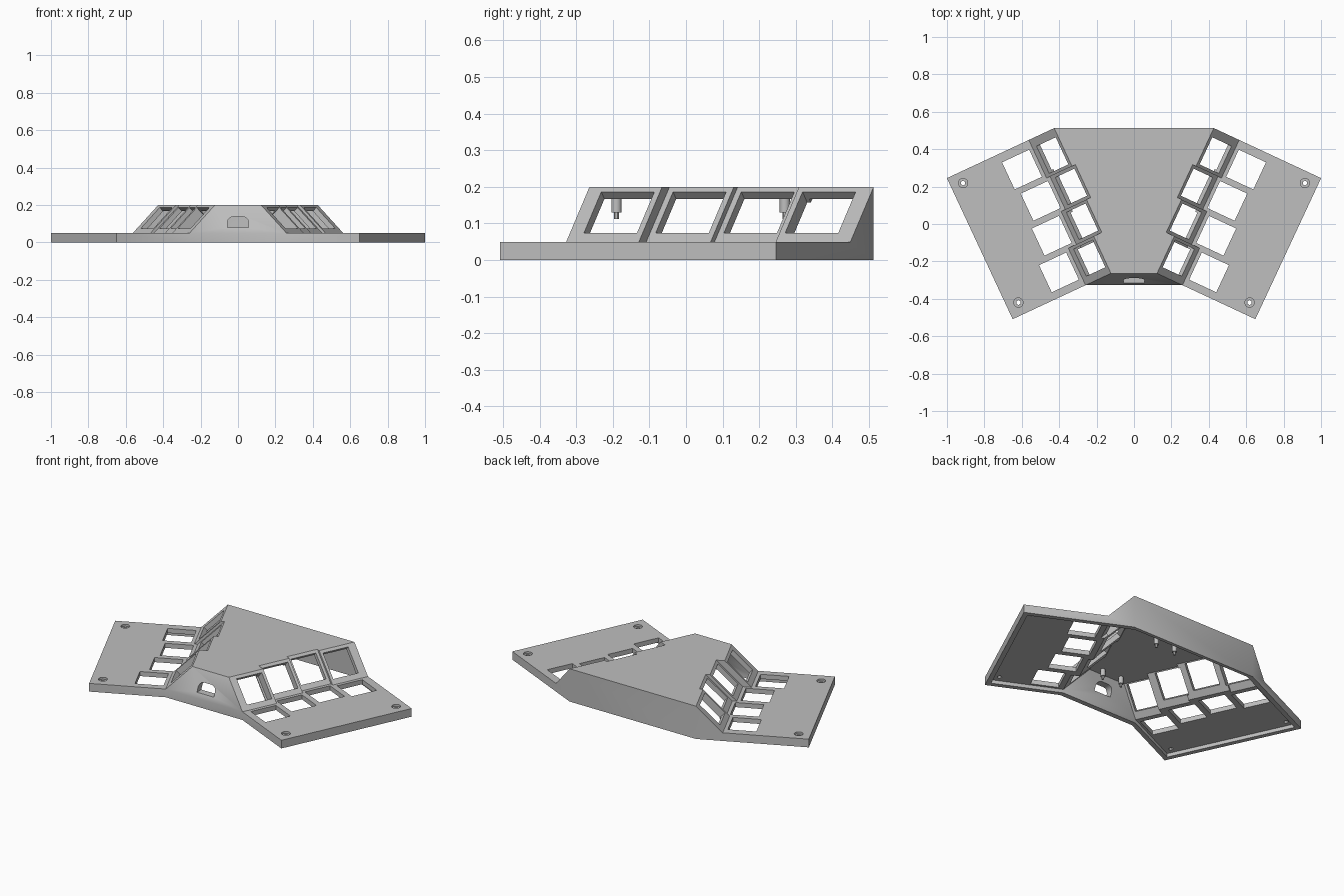
import bpy, bmesh, math
from mathutils import Matrix, Vector

cube = bpy.data.objects.get("Cube")
if cube:
    bpy.data.objects.remove(cube, do_unlink=True)

# Main dimensions; u runs outward across a wing, v runs along it towards the back
TILT = math.radians(25)
SLAB, TOP, WALL, OUTER = 0.05, 0.2, 0.028, 0.803
BASE_U = [0.373, 0.325, 0.30, 0.32]
EDGE_V = [-0.187, 0.032, 0.226, 0.42, 0.645]
KEY_V = [-0.065, 0.129, 0.323, 0.517]
KEY = 0.16

grey = bpy.data.materials.new("light_grey")
grey.use_nodes = True
grey.diffuse_color = (0.52, 0.52, 0.52, 1)
grey.node_tree.nodes["Principled BSDF"].inputs["Base Color"].default_value = (0.52, 0.52, 0.52, 1)


def place(u, v, z, side):
    x = u * math.cos(TILT) + v * math.sin(TILT)
    y = -u * math.sin(TILT) + v * math.cos(TILT)
    return Vector((side * x, y, z))


def finish(bm, name):
    bmesh.ops.recalc_face_normals(bm, faces=bm.faces)
    mesh = bpy.data.meshes.new(name)
    bm.to_mesh(mesh)
    bm.free()
    mesh.materials.append(grey)
    obj = bpy.data.objects.new(name, mesh)
    bpy.context.collection.objects.link(obj)
    return obj


def shell_solid(name, t, floor):
    """Closed case body, shrunk inward by t."""
    bm = bmesh.new()
    slab, top, out = SLAB - t, TOP - t, OUTER - t
    # Step walls move towards whichever key panel stands further out
    cuts = [EDGE_V[0] + t]
    for i in range(1, 4):
        cuts.append(EDGE_V[i] + (t if BASE_U[i] > BASE_U[i - 1] else -t))
    cuts.append(EDGE_V[4] - t)
    sides = []
    for side in (1, -1):
        def vert(u, v, z):
            return bm.verts.new(place(u, v, z, side))
        crease, ridge = [], []
        for i, base in enumerate(BASE_U):
            reach = base + SLAB - t * math.sqrt(2)
            for v in cuts[i:i + 2]:
                crease.append(vert(reach - slab, v, slab))
                ridge.append(vert(reach - top, v, top))
        corners = [vert(out, cuts[0], slab), vert(out, cuts[-1], slab)]
        low = [bm.verts.new((p.co.x, p.co.y, floor))
               for p in (crease[0], corners[0], corners[1], ridge[-1])]
        # Stepped sloping panels
        for k in range(7):
            bm.faces.new((crease[k], crease[k + 1], ridge[k + 1], ridge[k]))
        # Wing top, front wall, outer wall and back wall
        bm.faces.new(crease + corners[::-1])
        bm.faces.new((low[0], low[1], corners[0], crease[0]))
        bm.faces.new((low[1], low[2], corners[1], corners[0]))
        bm.faces.new((low[2], low[3], ridge[-1], crease[-1], corners[1]))
        sides.append((crease, ridge, low))
    (cl, rl, ll), (cr, rr, lr) = sides
    # Centre faces joining both wings
    bm.faces.new(rl + rr[::-1])
    bm.faces.new((cl[0], rl[0], rr[0], cr[0]))
    bm.faces.new((cl[0], cr[0], lr[0], ll[0]))
    bm.faces.new((rl[-1], rr[-1], lr[3], ll[3]))
    bm.faces.new(ll + lr[::-1])
    return finish(bm, name)


def boolean(target, tool, kind="DIFFERENCE"):
    mod = target.modifiers.new("cut", "BOOLEAN")
    mod.operation, mod.solver, mod.object = kind, "EXACT", tool
    bpy.context.view_layer.objects.active = target
    bpy.ops.object.modifier_apply(modifier=mod.name)
    bpy.data.objects.remove(tool, do_unlink=True)


def cylinder(bm, centre, radius, height, sides=24):
    bmesh.ops.create_cone(bm, cap_ends=True, segments=sides, radius1=radius, radius2=radius,
                          depth=height, matrix=Matrix.Translation(centre))


# Hollow case, open underneath
case = shell_solid("keyboard_case", 0, 0)
boolean(case, shell_solid("case_cavity", WALL, -0.02))

# Square key openings in the wings and in the sloping panels
bm = bmesh.new()
for side in (1, -1):
    turn = Matrix.Rotation(-side * TILT, 4, "Z")
    for base, v in zip(BASE_U, KEY_V):
        for u, z, lean in ((base + 0.1, SLAB, 0), (base - 0.08, 0.13, math.pi / 4)):
            matrix = (Matrix.Translation(place(u, v, z, side)) @ turn
                      @ Matrix.Rotation(side * lean, 4, "Y")
                      @ Matrix.Diagonal((KEY, KEY, 0.11, 1)))
            bmesh.ops.create_cube(bm, size=1, matrix=matrix)
boolean(case, finish(bm, "key_cutter"))

# Arched cable port in the front
bm = bmesh.new()
half = [(0.057, 0.08), (0.057, 0.11), (0.051, 0.125), (0.04, 0.134), (0.025, 0.138)]
outline = half + [(-x, z) for x, z in half[::-1]]
face = bm.faces.new([bm.verts.new((x, -0.38, z)) for x, z in outline])
grown = bmesh.ops.extrude_face_region(bm, geom=[face])["geom"]
bmesh.ops.translate(bm, vec=(0, 0.18, 0),
                    verts=[g for g in grown if isinstance(g, bmesh.types.BMVert)])
boolean(case, finish(bm, "port_cutter"))

# Counterbored screw holes at the wing corners
for radius, z, height, sides in ((0.025, SLAB, 0.024, 24), (0.013, SLAB, 0.15, 6)):
    bm = bmesh.new()
    for side in (1, -1):
        for x, y in ((0.914, 0.219), (0.618, -0.42)):
            cylinder(bm, (side * x, y, z), radius, height, sides)
    boolean(case, finish(bm, "screw_cutter"))

# Stepped standoffs hanging under the centre plate
bm = bmesh.new()
for x in (0.065, -0.065):
    for y in (0.27, -0.19):
        cylinder(bm, (x, y, 0.155), 0.014, 0.05, 16)
        cylinder(bm, (x, y, 0.122), 0.007, 0.02, 12)
standoffs = finish(bm, "standoffs")

# Crisp flat walls with smooth round parts
for obj in (case, standoffs):
    bpy.ops.object.select_all(action="DESELECT")
    obj.select_set(True)
    bpy.context.view_layer.objects.active = obj
    bpy.ops.object.shade_smooth_by_angle(angle=math.radians(30))
